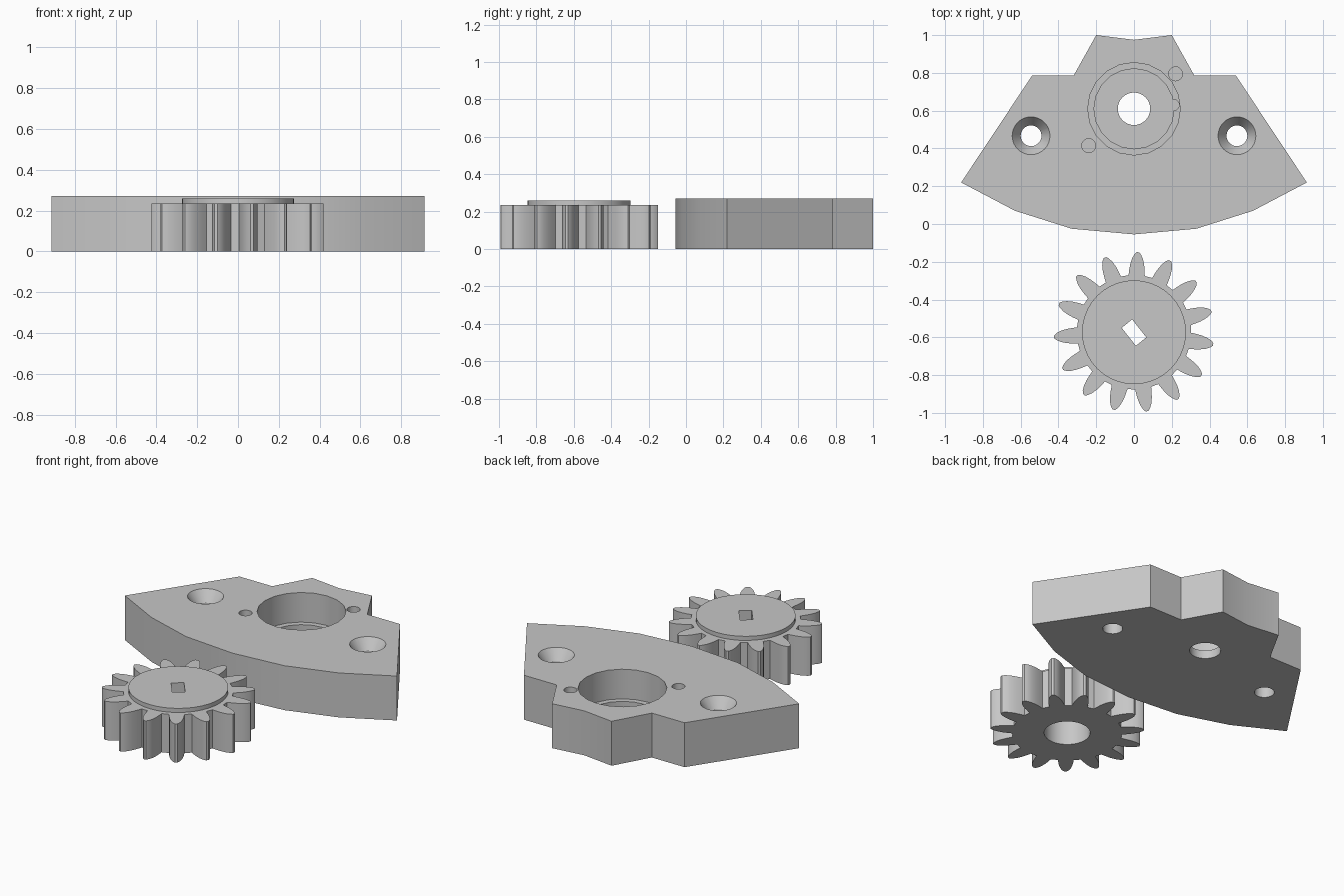
import bpy, bmesh, math
from mathutils import Matrix

old = bpy.data.objects.get("Cube")
if old:
    bpy.data.objects.remove(old, do_unlink=True)

grey = bpy.data.materials.new("plain grey")
grey.use_nodes = True
colour = (0.57, 0.57, 0.57, 1)
grey.diffuse_color = colour
grey.node_tree.nodes["Principled BSDF"].inputs["Base Color"].default_value = colour


def make_object(name, bm):
    bmesh.ops.recalc_face_normals(bm, faces=bm.faces)
    mesh = bpy.data.meshes.new(name)
    bm.to_mesh(mesh)
    bm.free()
    mesh.materials.append(grey)
    ob = bpy.data.objects.new(name, mesh)
    bpy.context.collection.objects.link(ob)
    return ob


def prism(name, outline, z0, z1):
    """Extrude a flat outline from z0 up to z1."""
    bm = bmesh.new()
    face = bm.faces.new([bm.verts.new((x, y, z0)) for x, y in outline])
    top = bmesh.ops.extrude_face_region(bm, geom=[face])["geom"]
    verts = [g for g in top if isinstance(g, bmesh.types.BMVert)]
    bmesh.ops.translate(bm, vec=(0, 0, z1 - z0), verts=verts)
    return make_object(name, bm)


def cone(name, x, y, r0, r1, z0, z1, sides=32):
    bm = bmesh.new()
    bmesh.ops.create_cone(bm, cap_ends=True, segments=sides, radius1=r0, radius2=r1,
                          depth=z1 - z0,
                          matrix=Matrix.Translation((x, y, (z0 + z1) / 2)))
    return make_object(name, bm)


def activate(ob):
    bpy.ops.object.select_all(action='DESELECT')
    ob.select_set(True)
    bpy.context.view_layer.objects.active = ob


def cut(target, cutter):
    """Subtract the cutter from the target, then drop the cutter."""
    activate(target)
    mod = target.modifiers.new("cut", 'BOOLEAN')
    mod.operation = 'DIFFERENCE'
    mod.solver = 'EXACT'
    mod.object = cutter
    bpy.ops.object.modifier_apply(modifier=mod.name)
    bpy.data.objects.remove(cutter, do_unlink=True)


# Mounting plate, mirrored outline
H = 0.27
half = [(0.33, -0.025), (0.63, 0.07), (0.915, 0.22), (0.54, 0.785), (0.32, 0.785), (0.2, 1.0)]
outline = [(0, -0.055)] + half + [(0, 0.975)] + [(-x, y) for x, y in reversed(half)]
plate = prism("mounting_plate", outline, 0, H)

# Stepped bearing pocket, shaft hole and small side notch
PY = 0.61
cut(plate, cone("pocket", 0, PY, 0.245, 0.245, 0.09, 0.4, 20))
cut(plate, cone("lower_pocket", 0, PY, 0.212, 0.212, 0.05, 0.4, 20))
cut(plate, cone("notch", 0.21, PY + 0.02, 0.03, 0.03, 0.05, 0.2, 12))
cut(plate, cone("shaft_hole", 0, PY, 0.086, 0.086, -0.1, 0.4))

# Countersunk screw holes and blind pin holes
for x in (-0.545, 0.545):
    cut(plate, cone("screw_hole", x, 0.467, 0.055, 0.055, -0.1, 0.4))
    cut(plate, cone("countersink", x, 0.467, 0.055, 0.107, 0.205, 0.28))
for x, y in ((0.22, 0.795), (-0.24, 0.415)):
    cut(plate, cone("pin_hole", x, y, 0.037, 0.037, 0.1, 0.4, 20))

# Gear with rounded teeth
GY, TEETH = -0.573, 15
flank = [(0.303, 0.043), (0.33, 0.041), (0.36, 0.037), (0.39, 0.029), (0.412, 0.018), (0.424, 0.007)]
tooth = [(r, -w) for r, w in flank] + [(r, w) for r, w in reversed(flank)]
gear_outline = []
for i in range(TEETH):
    a = math.radians(87.3) + i * math.tau / TEETH
    for r, w in tooth:
        t = a + math.asin(w / r)
        gear_outline.append((r * math.cos(t), GY + r * math.sin(t)))
gear = prism("gear", gear_outline, 0, 0.235)
gear_hub = cone("gear_hub", 0, GY, 0.275, 0.275, 0.235, 0.26, 40)

# Keyed shaft slot through gear and hub, round recess underneath
for part in (gear, gear_hub):
    slot = [(-0.01, -0.505), (-0.065, -0.55), (0.01, -0.645), (0.065, -0.6)]
    cut(part, prism("slot", slot, -0.1, 0.4))
cut(gear, cone("recess", 0, GY, 0.127, 0.127, -0.1, 0.16))

# Smooth curved walls, keep sharp corners
for ob in (plate, gear, gear_hub):
    activate(ob)
    bpy.ops.object.shade_smooth_by_angle(angle=math.radians(30))
